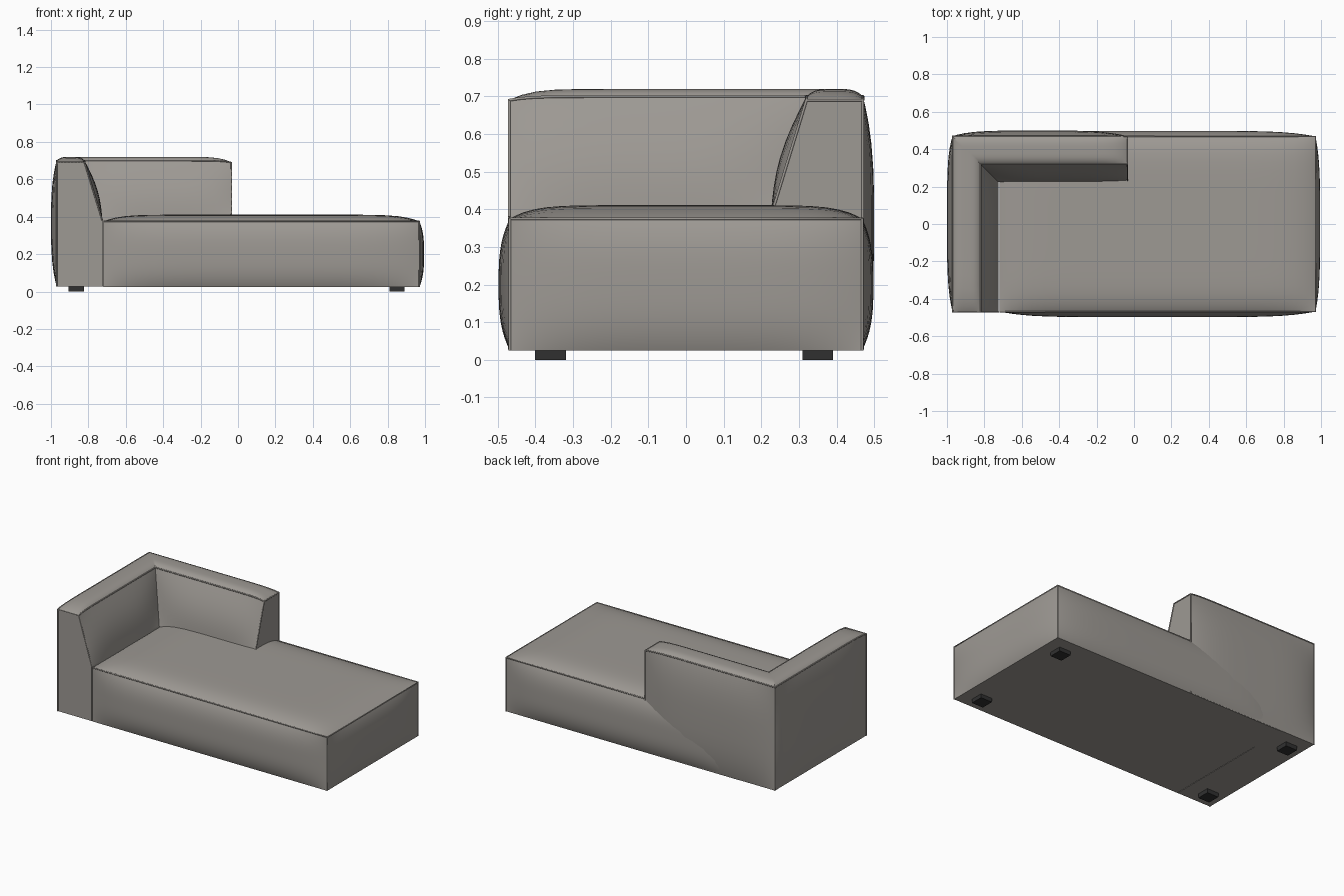
import bpy, bmesh, math
from mathutils import Vector

cube = bpy.data.objects.get("Cube")
if cube:
    bpy.data.objects.remove(cube, do_unlink=True)


def material(name, rgb, rough):
    m = bpy.data.materials.new(name)
    m.use_nodes = True
    m.diffuse_color = (*rgb, 1)
    bsdf = next(n for n in m.node_tree.nodes if n.type == 'BSDF_PRINCIPLED')
    bsdf.inputs["Base Color"].default_value = (*rgb, 1)
    bsdf.inputs["Roughness"].default_value = rough
    return m


FABRIC = material("warm grey fabric", (0.34, 0.32, 0.295), 0.9)
DARK = material("dark plastic", (0.03, 0.03, 0.03), 0.6)


def finish(name, bm, mat, smooth=True):
    bmesh.ops.recalc_face_normals(bm, faces=bm.faces)
    me = bpy.data.meshes.new(name)
    bm.to_mesh(me)
    bm.free()
    me.materials.append(mat)
    ob = bpy.data.objects.new(name, me)
    bpy.context.collection.objects.link(ob)
    if smooth:
        bpy.ops.object.select_all(action='DESELECT')
        ob.select_set(True)
        bpy.context.view_layer.objects.active = ob
        bpy.ops.object.shade_smooth_by_angle(angle=math.radians(35))
    return ob


def piping(name, pts, radius=0.004):
    cu = bpy.data.curves.new(name, 'CURVE')
    cu.dimensions = '3D'
    cu.bevel_depth = radius
    cu.bevel_resolution = 1
    cu.use_fill_caps = True
    sp = cu.splines.new('POLY')
    sp.points.add(len(pts) - 1)
    for p, co in zip(sp.points, pts):
        p.co = (*co, 1)
    cu.materials.append(FABRIC)
    bpy.context.collection.objects.link(bpy.data.objects.new(name, cu))


def spread(n):
    # samples from -1 to 1, denser towards both ends
    return [-math.cos(math.pi * i / n) for i in range(n + 1)]


def puff(u, power):
    return 1 - min(1, abs(u)) ** power


# Seat: a box whose sides and top swell between the seams
LO, HI = Vector((-0.72, -0.468, 0.025)), Vector((0.97, 0.468, 0.375))
BASE = 0.027
bm = bmesh.new()
bmesh.ops.create_cube(bm, size=2)
bmesh.ops.subdivide_edges(bm, edges=bm.edges[:], cuts=23, use_grid_fill=True)
for v in bm.verts:
    u, w, h = (math.sin(c * math.pi / 2) for c in v.co)
    p = Vector([l + (b - l) * (c + 1) / 2 for l, b, c in zip(LO, HI, (u, w, h))])
    if u > 0.999:
        p.x += 0.025 * puff(w, 4) * puff(h, 3)
    if abs(w) > 0.999:
        p.y += math.copysign(0.03, w) * puff(u, 6) * puff(h, 3)
    if h > 0.999:
        p.z += 0.036 * puff(u, 10) * puff(w, 8)
    v.co = p
finish("seat", bm, FABRIC)

# Arm and back: one section swept round an L with a mitred corner
OUT_X, OUT_Y, FREE_X, FREE_Y = -0.97, 0.47, -0.035, -0.47
TOP, SEAT_Z, TOP_D, LOW_D = 0.70, 0.38, 0.15, 0.245
section = [("outer", u) for u in spread(14)]
section += [("top", u) for u in spread(12)[1:]]
section += [("inner", u) for u in spread(12)[1:]]
section += [("base", 0)]
outer_seam, inner_seam, slope_end = 14, 26, 38


def section_point(kind, u, both, free):
    s = (u + 1) / 2
    if kind == "outer":
        return -0.03 * puff(u, 3) * both, BASE + (TOP - BASE) * s
    if kind == "top":
        return TOP_D * s, TOP + 0.02 * puff(u, 4) * free
    if kind == "inner":
        d = TOP_D + (LOW_D - TOP_D) * s
        return d + 0.022 * math.cos(u * math.pi / 2) * both, TOP + (SEAT_Z - TOP) * s
    return LOW_D, BASE


def ring(t, side):
    both = puff(t, 4)
    free = puff(t, 8) if t * side > 0 else 1
    drop = 0.01 * (1 - free)
    pts = []
    for kind, u in section:
        d, z = section_point(kind, u, both, free)
        if z > SEAT_Z:
            z -= drop * (z - SEAT_Z) / (TOP - SEAT_Z)
        s = (t + 1) / 2
        if side < 0:
            pts.append((OUT_X + d, FREE_Y + (OUT_Y - d - FREE_Y) * s, z))
        else:
            pts.append((OUT_X + d + (FREE_X - OUT_X - d) * s, OUT_Y - d, z))
    return pts


arm = [ring(t, -1) for t in spread(16)]
rings = arm + [ring(t, 1) for t in spread(16)[1:]]
corner = len(arm) - 1
bm = bmesh.new()
loops = [[bm.verts.new(p) for p in r] for r in rings]
for a, b in zip(loops, loops[1:]):
    for i in range(len(a)):
        j = (i + 1) % len(a)
        bm.faces.new((a[i], a[j], b[j], b[i]))
bm.faces.new(loops[0])
bm.faces.new(loops[-1][::-1])
finish("arm_and_back", bm, FABRIC)

# Piped seams
piping("outer_top_seam", [r[outer_seam] for r in rings])
piping("inner_top_seam", [r[inner_seam] for r in rings])
piping("arm_front_seam", rings[0][:slope_end + 1])
piping("back_end_seam", rings[-1][:slope_end + 1])
piping("corner_seam", rings[corner][:outer_seam + 1])
piping("seat_top_seam", [(LO.x, LO.y, HI.z), (HI.x, LO.y, HI.z),
                         (HI.x, HI.y, HI.z), (FREE_X, HI.y, HI.z)])
for label, y in (("front", LO.y), ("rear", HI.y)):
    piping(f"seat_{label}_corner_seam", [(HI.x, y, LO.z), (HI.x, y, HI.z)])

# Feet
for xs, x in (("right", -0.865), ("left", 0.85)):
    for ys, y in (("front", -0.36), ("rear", 0.35)):
        bm = bmesh.new()
        bmesh.ops.create_cube(bm, size=1)
        bmesh.ops.scale(bm, vec=(0.082, 0.082, 0.03), verts=bm.verts)
        bmesh.ops.translate(bm, vec=(x, y, 0.015), verts=bm.verts)
        finish(f"{ys}_{xs}_foot", bm, DARK, smooth=False)
